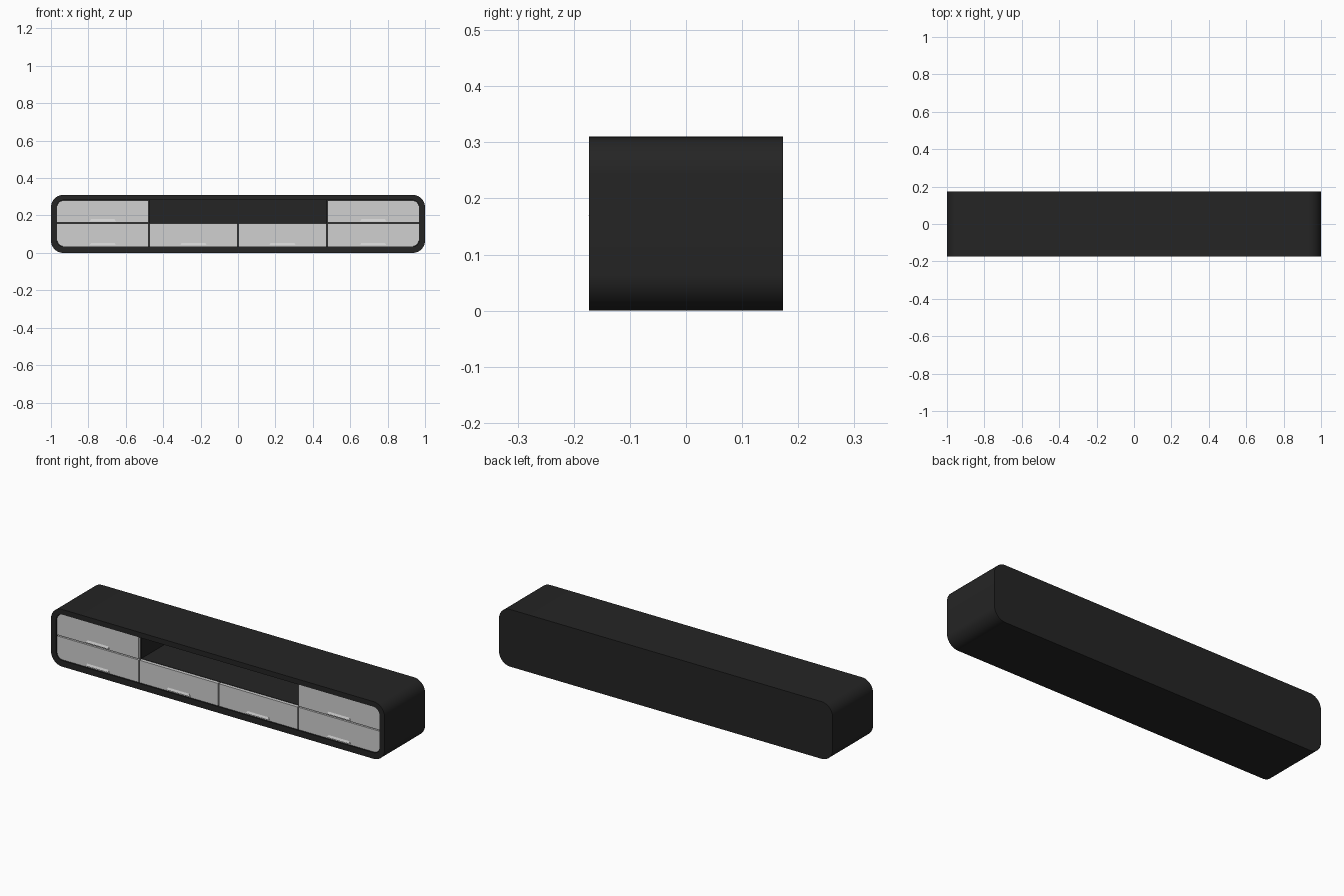
import bpy, bmesh, math

if "Cube" in bpy.data.objects:
    bpy.data.objects.remove(bpy.data.objects["Cube"])

FRONT, BACK = -0.173, 0.173


def material(name, value):
    m = bpy.data.materials.new(name)
    m.diffuse_color = (value, value, value, 1)
    m.use_nodes = True
    m.node_tree.nodes["Principled BSDF"].inputs["Base Color"].default_value = m.diffuse_color
    return m


DARK = material("charcoal", 0.018)
LIGHT = material("light_grey", 0.63)


def outline(x0, x1, z0, z1, radii, seg=10):
    """Rectangle outline; radii in order: bottom left, bottom right, top right, top left."""
    pts = []
    corners = [(x0, z0, 1, 1, 180), (x1, z0, -1, 1, 270),
               (x1, z1, -1, -1, 0), (x0, z1, 1, -1, 90)]
    for (x, z, sx, sz, start), r in zip(corners, radii):
        if r == 0:
            pts.append((x, z))
            continue
        for i in range(seg + 1):
            a = math.radians(start + 90 * i / seg)
            pts.append((x + sx * r + r * math.cos(a), z + sz * r + r * math.sin(a)))
    return pts


def finish(name, bm, mat):
    bmesh.ops.recalc_face_normals(bm, faces=bm.faces)
    me = bpy.data.meshes.new(name)
    bm.to_mesh(me)
    bm.free()
    me.materials.append(mat)
    for p in me.polygons:
        p.use_smooth = True
    me.set_sharp_from_angle(angle=math.radians(30))
    ob = bpy.data.objects.new(name, me)
    bpy.context.collection.objects.link(ob)
    return ob


def ring(bm, pts, y):
    return [bm.verts.new((x, y, z)) for x, z in pts]


def bridge(bm, a, b):
    n = len(a)
    for i in range(n):
        j = (i + 1) % n
        bm.faces.new((a[i], a[j], b[j], b[i]))


def prism(name, pts, y0, y1, mat):
    bm = bmesh.new()
    a, b = ring(bm, pts, y0), ring(bm, pts, y1)
    bridge(bm, a, b)
    bm.faces.new(a)
    bm.faces.new(b)
    return finish(name, bm, mat)


def box(name, x0, x1, z0, z1, y0, y1, mat):
    return prism(name, outline(x0, x1, z0, z1, (0, 0, 0, 0)), y0, y1, mat)


# Rounded outer shell, open at the front and closed at the back
outer = outline(-1, 1, 0, 0.31, [0.066] * 4)
inner = outline(-0.969, 0.969, 0.033, 0.282, [0.036] * 4)
bm = bmesh.new()
loops = [ring(bm, outer, BACK), ring(bm, outer, FRONT),
         ring(bm, inner, FRONT), ring(bm, inner, 0.158)]
for a, b in zip(loops, loops[1:]):
    bridge(bm, a, b)
bm.faces.new(loops[0])
bm.faces.new(loops[3])
finish("cabinet_shell", bm, DARK)

# Inner panels: niche floor, uprights, side shelves and centre divider
PY = -0.150
box("niche_floor", -0.476, 0.476, 0.146, 0.158, PY, 0.158, DARK)
box("centre_divider", -0.006, 0.006, 0.033, 0.146, PY, 0.158, DARK)
for s, side in ((-1, "left"), (1, "right")):
    xs = sorted((s * 0.474, s * 0.486))
    box(side + "_upright", *xs, 0.033, 0.282, PY, 0.158, DARK)
    xs = sorted((s * 0.486, s * 0.969))
    box(side + "_shelf", *xs, 0.152, 0.164, PY, 0.158, DARK)


def drawer(name, x0, x1, z0, z1, radii):
    prism(name + "_front", outline(x0, x1, z0, z1, radii), -0.168, PY, LIGHT)
    # Finger pull: a small wedge near the lower edge, sloping out downwards
    c, zb = (x0 + x1) / 2, z0 + 0.007
    bm = bmesh.new()
    ends = []
    for sx in (-1, 1):
        ends.append([bm.verts.new(p) for p in (
            (c + sx * 0.062, -0.1675, zb + 0.013),
            (c + sx * 0.070, -0.1735, zb),
            (c + sx * 0.070, -0.1675, zb))])
    bridge(bm, *ends)
    for e in ends:
        bm.faces.new(e)
    finish(name + "_pull", bm, LIGHT)


R = 0.034
LOW, MID_LO, MID_HI, HIGH = 0.035, 0.156, 0.162, 0.280
# Two stacked drawers at each end, rounded where they meet the shell corners
drawer("left_lower_drawer", -0.967, -0.479, LOW, MID_LO, (R, 0, 0, 0))
drawer("left_upper_drawer", -0.967, -0.479, MID_HI, HIGH, (0, 0, 0, R))
drawer("right_lower_drawer", 0.479, 0.967, LOW, MID_LO, (0, R, 0, 0))
drawer("right_upper_drawer", 0.479, 0.967, MID_HI, HIGH, (0, 0, R, 0))
# Two drawers below the niche
drawer("middle_left_drawer", -0.473, -0.003, LOW, MID_LO, (0, 0, 0, 0))
drawer("middle_right_drawer", 0.003, 0.473, LOW, MID_LO, (0, 0, 0, 0))
